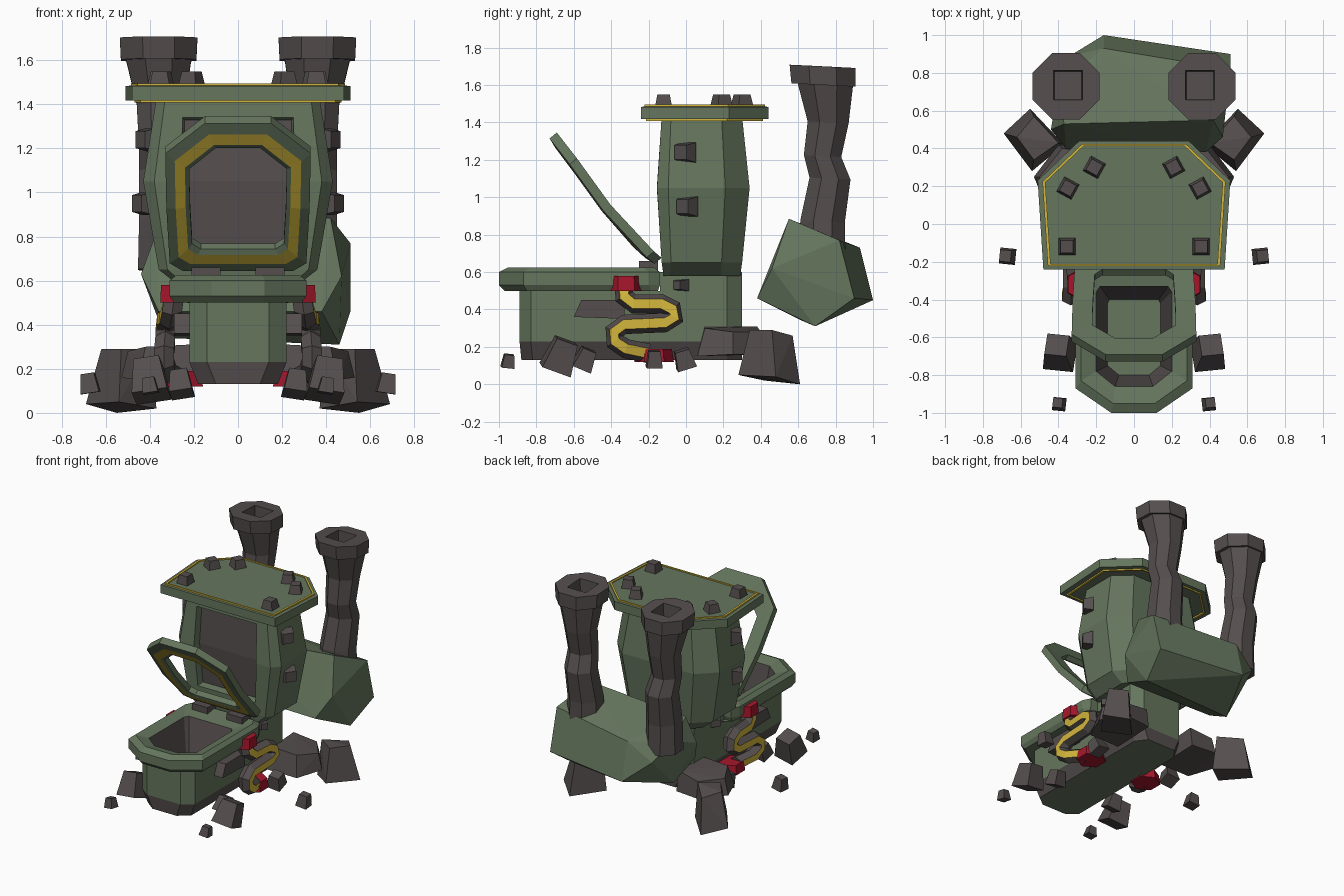
import bpy, bmesh, math
from mathutils import Vector, Euler


def material(name, rgb):
    m = bpy.data.materials.new(name)
    m.diffuse_color = (*rgb, 1)
    return m


GREEN = material("army green", (0.13, 0.18, 0.11))
BROWN = material("dark brown", (0.09, 0.075, 0.075))
RED = material("red", (0.38, 0.008, 0.025))
YELLOW = material("yellow", (0.65, 0.47, 0.045))
MATS = [GREEN, BROWN, RED, YELLOW]
G, B, R, Y = range(4)


def finish(name, bm, mirror=False):
    bmesh.ops.remove_doubles(bm, verts=bm.verts, dist=0.0005)
    bmesh.ops.recalc_face_normals(bm, faces=bm.faces)
    me = bpy.data.meshes.new(name)
    bm.to_mesh(me)
    bm.free()
    for m in MATS:
        me.materials.append(m)
    ob = bpy.data.objects.new(name, me)
    bpy.context.collection.objects.link(ob)
    if mirror:
        mod = ob.modifiers.new("mirror", 'MIRROR')
        mod.use_mirror_merge = False
    return ob


def hull(name, pts, mat, mirror=False):
    bm = bmesh.new()
    for p in pts:
        bm.verts.new(p)
    bmesh.ops.convex_hull(bm, input=bm.verts)
    bmesh.ops.dissolve_limit(bm, angle_limit=0.03, verts=bm.verts, edges=bm.edges)
    for f in bm.faces:
        f.material_index = mat
    return finish(name, bm, mirror)


def loft(rings, band, cyclic=False, caps=(G, G)):
    """Skin a list of equal rings; band(i, k) gives the material of a face."""
    bm = bmesh.new()
    vs = [[bm.verts.new(p) for p in r] for r in rings]
    n, m = len(vs[0]), len(vs)
    for i in range(m if cyclic else m - 1):
        a, b = vs[i], vs[(i + 1) % m]
        for k in range(n):
            f = bm.faces.new((a[k], a[(k + 1) % n], b[(k + 1) % n], b[k]))
            f.material_index = band(i, k)
    if not cyclic:
        for r, c in ((vs[0], caps[0]), (vs[-1], caps[1])):
            bm.faces.new(r).material_index = c
    return bm


def oct_ring(z, hx, yf, yb, fx, cf, bx, cb):
    """Eight-sided plan outline with chamfered front and back corners."""
    half = [(fx, yf), (hx, yf + cf), (hx, yb - cb), (bx, yb)]
    return [(x, y, z) for x, y in half] + [(-x, y, z) for x, y in half[::-1]]


def nub(name, loc, r, h, mat=B, n=4, taper=0.72, rot=(0, 0, 0), mirror=True):
    """Tapered block, used for bolts, stones and connectors."""
    e, pts = Euler(rot), []
    for z, s in ((-h / 2, r), (h / 2, r * taper)):
        for k in range(n):
            a = math.tau * (k + 0.5) / n
            v = Vector((s * math.cos(a), s * math.sin(a), z))
            v.rotate(e)
            pts.append(v + Vector(loc))
    return hull(name, pts, mat, mirror)


# bowl: foot band, wall, overhanging rim, hollow inside
bowl = [oct_ring(*a) for a in (
    (0.13, 0.18, -0.88, -0.10, 0.10, 0.06, 0.18, 0.02),
    (0.23, 0.22, -0.89, -0.10, 0.14, 0.06, 0.22, 0.02),
    (0.50, 0.22, -0.89, -0.10, 0.14, 0.06, 0.22, 0.02),
    (0.50, 0.29, -0.97, -0.15, 0.12, 0.12, 0.28, 0.04),
    (0.53, 0.31, -1.00, -0.14, 0.12, 0.13, 0.28, 0.06),
    (0.60, 0.31, -1.00, -0.14, 0.12, 0.13, 0.28, 0.06),
    (0.625, 0.28, -0.95, -0.17, 0.11, 0.12, 0.25, 0.06),
    (0.60, 0.20, -0.86, -0.33, 0.10, 0.08, 0.18, 0.03),
    (0.32, 0.14, -0.80, -0.40, 0.08, 0.05, 0.13, 0.02))]
finish("bowl", loft(bowl, lambda i, k: B if i in (0, 7) else G))

# pedestal under the tank
ped = [oct_ring(z, hx, -0.14, 0.30, hx, 0.01, hx - 0.06, 0.08)
       for z, hx in ((0.13, 0.18), (0.23, 0.22), (0.60, 0.22))]
finish("pedestal", loft(ped, lambda i, k: B if i == 0 else G))

# barrel-shaped tank with a sunk dark panel on the front
tank = [oct_ring(*a) for a in (
    (0.58, 0.27, -0.12, 0.29, 0.24, 0.03, 0.18, 0.10),
    (0.65, 0.36, -0.13, 0.30, 0.32, 0.05, 0.25, 0.11),
    (1.05, 0.43, -0.155, 0.34, 0.38, 0.06, 0.30, 0.13),
    (1.43, 0.37, -0.13, 0.30, 0.33, 0.05, 0.25, 0.11))]
bm = loft(tank, lambda i, k: G)
bmesh.ops.recalc_face_normals(bm, faces=bm.faces)
front = [f for f in bm.faces if f.normal.y < -0.9 and f.calc_center_median().z > 0.7]
bmesh.ops.inset_region(bm, faces=front, thickness=0.12)
bmesh.ops.inset_region(bm, faces=front, thickness=0.012, depth=-0.05)
for f in front:
    f.material_index = B
finish("tank", bm)

# tank cap with raised yellow trim above and below
plan = [(-0.48, -0.24), (0.48, -0.24), (0.51, 0.23), (0.29, 0.44), (-0.29, 0.44), (-0.51, 0.23)]
steps = [(1.418, 0.89), (1.408, 0.89), (1.408, 0.92), (1.418, 0.92), (1.418, 1), (1.483, 1),
         (1.485, 0.95), (1.495, 0.95), (1.495, 0.92), (1.487, 0.92)]
cap = [[(x * s, 0.1 + (y - 0.1) * s, z) for x, y in plan] for z, s in steps]
finish("tank_cap", loft(cap, lambda i, k: Y if i in (0, 1, 2, 6, 7, 8) else G))

# bolts on the cap and on the tank sides
for i, (x, y, a) in enumerate(((0.35, 0.19, 0.5), (0.21, 0.30, 0.5), (0.355, -0.12, 0))):
    nub(f"cap_bolt_{i}", (x, y, 1.515), 0.065, 0.07, rot=(0, 0, a))
for i, (x, y, z, r) in enumerate(((0.415, -0.01, 1.24, 0.075), (0.43, 0, 0.95, 0.075), (0.23, -0.03, 0.53, 0.045))):
    nub(f"side_bolt_{i}", (x, y, z), r, 0.07, rot=(0.6, math.pi / 2, 0))

# open lid: ring-shaped, leaning forward, yellow band on its underside
shape = [(0.25, 0), (0.31, 0.06), (0.325, 0.45), (0.33, 0.80), (0.15, 1)]
shape += [(-u, v) for u, v in shape[::-1]]


def lid_point(u, v, s, off):
    u, v = u * s, 0.49 + (v - 0.49) * s
    sag = off + 0.05 * math.sin(math.pi * v) * (1 - v)
    return (u, -0.15 - 0.56 * v - 0.77 * sag, 0.66 + 0.67 * v - 0.64 * sag)


section = [(1, 0.025), (0.87, 0.033), (0.73, 0.033), (0.67, 0.02), (0.67, -0.02), (1, -0.025)]
lid = [[lid_point(u, v, s, o) for u, v in shape] for s, o in section]
finish("lid", loft(lid, lambda i, k: Y if i == 1 else G, cyclic=True))
hull("lid_hinge", [(x, y, z) for x in (0.08, 0.21) for y in (-0.25, -0.15) for z in (0.60, 0.66)], B, True)

# lopsided rear housing that carries the chimneys
hull("rear_housing", [
    (-0.37, 0.53, 0.82), (0.42, 0.55, 0.885), (-0.44, 0.50, 0.63), (0.47, 0.46, 0.62),
    (-0.40, 0.74, 0.72), (-0.34, 0.89, 0.60), (-0.16, 0.93, 0.73), (-0.16, 1.0, 0.45),
    (0.51, 0.82, 0.77), (0.51, 0.90, 0.46), (-0.33, 0.62, 0.34), (0.46, 0.69, 0.31),
    (-0.36, 0.40, 0.46), (0.38, 0.38, 0.46)], G)

# crooked chimneys with flanges and square openings
path = [(0.33, 0.73, 0.65, 0.13), (0.33, 0.73, 0.87, 0.125), (0.34, 0.77, 1.10, 0.115),
        (0.35, 0.73, 1.22, 0.105), (0.35, 0.76, 1.40, 0.115), (0.36, 0.745, 1.60, 0.155),
        (0.36, 0.735, 1.60, 0.18), (0.36, 0.73, 1.70, 0.185),
        (0.35, 0.735, 1.70, -0.075), (0.35, 0.735, 1.60, -0.07)]


def chimney_ring(x, y, z, r):
    out = []
    for k in range(8):
        a = math.tau * (k + 0.5) / 8
        c, s = math.cos(a), math.sin(a)
        if r < 0:  # negative radius marks the square opening
            c, s = math.copysign(1, c), math.copysign(1, s)
        c, s = c * abs(r) * 1.03, s * abs(r) * 1.03
        out.append((x + c, y + s, z - 0.05 * s))
    return out


finish("chimney", loft([chimney_ring(*p) for p in path], lambda i, k: B, caps=(B, B)), True)

# side hoses: six-sided S-bend with a yellow outer stripe
hose = [(0.29, -0.33, 0.52), (0.30, -0.33, 0.47), (0.31, -0.28, 0.43), (0.32, -0.13, 0.43),
        (0.325, -0.07, 0.40), (0.33, -0.06, 0.36), (0.33, -0.11, 0.33), (0.33, -0.33, 0.32),
        (0.335, -0.385, 0.28), (0.335, -0.38, 0.23), (0.325, -0.32, 0.19), (0.28, -0.20, 0.165)]
rings = []
for i, p in enumerate(hose):
    t = Vector(hose[min(i + 1, len(hose) - 1)]) - Vector(hose[max(i - 1, 0)])
    t.x = 0
    side = Vector((1, 0, 0))
    up = t.normalized().cross(side)
    rings.append([Vector(p) + 0.052 * (math.cos(a) * side + math.sin(a) * up)
                  for a in (math.tau * (k - 0.5) / 6 for k in range(6))])
finish("hose", loft(rings, lambda i, k: Y if k == 0 else B, caps=(B, B)), True)
nub("upper_hose_connector", (0.275, -0.32, 0.54), 0.09, 0.08, RED and R, 6, 0.95)
nub("lower_hose_connector", (0.25, -0.17, 0.155), 0.105, 0.07, R, 6, 0.9)

# dark rail along the bowl side
hull("side_rail", [(x, y, z) for x in (0.20, 0.29)
                   for y, z in ((-0.60, 0.36), (-0.56, 0.45), (-0.33, 0.45), (-0.33, 0.35))], B, True)

# large rocks at the back
hull("rear_rock", [(0.69, 0.48, 0.04), (0.54, 0.28, 0.05), (0.37, 0.42, 0.02), (0.55, 0.61, 0.0),
                   (0.62, 0.46, 0.29), (0.53, 0.34, 0.29), (0.40, 0.43, 0.29), (0.53, 0.57, 0.26)], B, True)
hull("inner_rock", [(0.20, 0.06, 0.15), (0.45, 0.06, 0.15), (0.53, 0.25, 0.16), (0.40, 0.42, 0.16),
                    (0.20, 0.40, 0.16), (0.22, 0.10, 0.31), (0.42, 0.10, 0.30), (0.50, 0.25, 0.28),
                    (0.38, 0.40, 0.28), (0.20, 0.38, 0.31)], B, True)

# loose stones around the base
for i, (x, y, z, r, h, tilt) in enumerate((
        (0.40, -0.67, 0.155, 0.115, 0.17, 0.35), (0.40, -0.95, 0.125, 0.05, 0.07, 0.1),
        (0.675, -0.17, 0.135, 0.06, 0.09, 0.0), (0.26, -0.54, 0.135, 0.075, 0.11, 0.4),
        (0.33, -0.01, 0.135, 0.075, 0.10, -0.3))):
    nub(f"stone_{i}", (x, y, z), r, h, rot=(-tilt, 0.15, 0.1))
